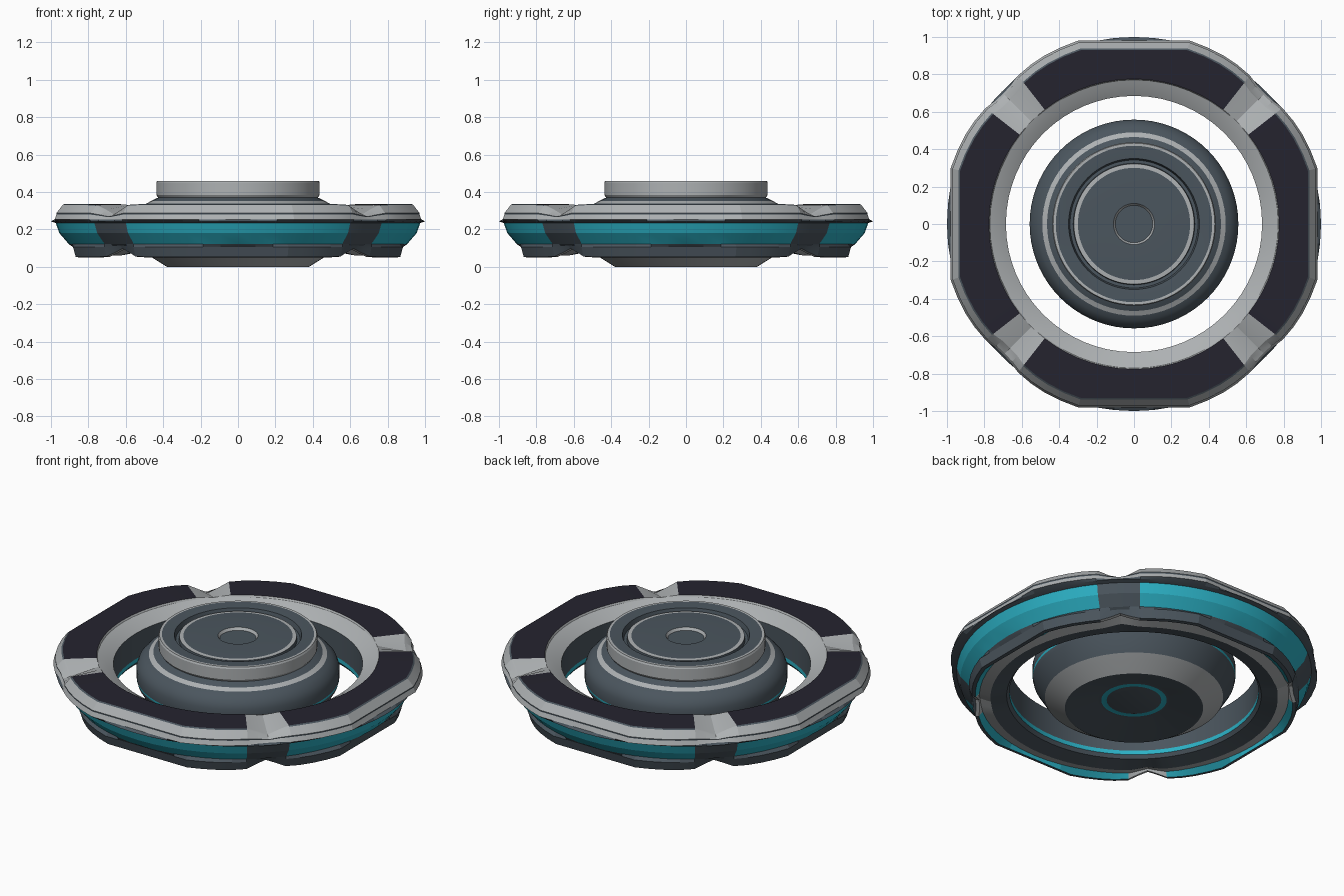
import bpy
import bmesh
from math import sin, cos, radians

old = bpy.data.objects.get("Cube")
if old:
    bpy.data.objects.remove(old)


def make_material(name, rgb):
    mat = bpy.data.materials.new(name)
    mat.use_nodes = True
    mat.diffuse_color = (*rgb, 1)
    mat.node_tree.nodes["Principled BSDF"].inputs["Base Color"].default_value = (*rgb, 1)
    return mat


PALETTE = [
    make_material("light_grey", (0.42, 0.44, 0.45)),
    make_material("slate", (0.07, 0.092, 0.112)),
    make_material("dark_navy", (0.018, 0.017, 0.028)),
    make_material("teal", (0.025, 0.44, 0.56)),
]
GREY, SLATE, NAVY, TEAL = range(4)


def lathe(name, profile, angles, place, pick, closed, smooth_angle):
    """Sweep a profile round z; place() gives r, z and pick() the colour."""
    bm = bmesh.new()
    rings = []
    for a in angles:
        ring = []
        for p in profile:
            r, z = place(p, a)
            ring.append(bm.verts.new((r * cos(radians(a)), r * sin(radians(a)), z)))
        rings.append(ring)
    n = len(profile)
    for i, a in enumerate(angles):
        j = (i + 1) % len(angles)
        step = (angles[j] - a) % 360
        for k in range(n if closed else n - 1):
            m = (k + 1) % n
            face = bm.faces.new((rings[i][k], rings[j][k], rings[j][m], rings[i][m]))
            face.material_index = pick(profile[k], a + step / 2)
    bmesh.ops.remove_doubles(bm, verts=bm.verts, dist=1e-5)
    bmesh.ops.recalc_face_normals(bm, faces=bm.faces)
    mesh = bpy.data.meshes.new(name)
    bm.to_mesh(mesh)
    bm.free()
    for mat in PALETTE:
        mesh.materials.append(mat)
    obj = bpy.data.objects.new(name, mesh)
    bpy.context.collection.objects.link(obj)
    bpy.ops.object.select_all(action="DESELECT")
    obj.select_set(True)
    bpy.context.view_layer.objects.active = obj
    bpy.ops.object.shade_smooth_by_angle(angle=radians(smooth_angle))
    return obj


def off_axis(a):
    """Angle to the nearest main axis, 0 to 45."""
    a = a % 90
    return min(a, 90 - a)


def outline(a):
    """Faceted outline: flat on each main side, pinched on the diagonals."""
    t = off_axis(a)
    if t <= 17:
        return 0.98 / cos(radians(t))
    knots = [(17, 1.025), (28, 1.02), (37.5, 1.01), (41, 0.992), (45, 0.988)]
    for (t0, r0), (t1, r1) in zip(knots, knots[1:]):
        if t <= t1:
            return r0 + (r1 - r0) * (t - t0) / (t1 - t0)
    return knots[-1][1]


def ring_place(p, a):
    r, z, faceted, notch = p[:4]
    dip = max(0, 1 - (45 - off_axis(a)) / 7.5)
    return (r * outline(a) if faceted else r), z + notch * dip


def ring_pick(p, a):
    on_spoke = off_axis(a) > 38
    return p[5] if on_spoke else p[4]


# Outer ring: radius, height, faceted, notch depth, colour, colour on spokes
ring_profile = [
    (0.77, 0.325, 0, 0, GREY, GREY),
    (0.776, 0.335, 0, -0.01, NAVY, GREY),
    (0.949, 0.335, 1, -0.055, SLATE, GREY),
    (0.957, 0.33, 1, -0.055, GREY, GREY),
    (0.99, 0.288, 1, -0.02, SLATE, SLATE),
    (0.99, 0.28, 1, -0.015, GREY, GREY),
    (1.0, 0.254, 1, 0, SLATE, SLATE),
    (1.0, 0.243, 0, 0, SLATE, SLATE),
    (0.975, 0.235, 0, 0, TEAL, SLATE),
    (0.955, 0.18, 0, 0, TEAL, SLATE),
    (0.905, 0.122, 0, 0, SLATE, SLATE),
    (0.90, 0.105, 1, 0.01, SLATE, SLATE),
    (0.885, 0.053, 1, 0.045, SLATE, GREY),
    (0.865, 0.05, 1, 0.045, TEAL, GREY),
    (0.85, 0.075, 0, 0.03, GREY, GREY),
    (0.79, 0.06, 0, 0.02, SLATE, SLATE),
    (0.70, 0.08, 0, 0, SLATE, SLATE),
    (0.685, 0.10, 0, 0, TEAL, TEAL),
    (0.685, 0.125, 0, 0, SLATE, SLATE),
    (0.685, 0.28, 0, 0, GREY, GREY),
    (0.725, 0.305, 0, 0, GREY, GREY),
]
quarter = [0, 6, 12, 17, 22.5, 28, 33, 38, 41.5, 45, 48.5, 52, 57, 62, 67.5, 73, 78, 84]
ring_angles = [q + 90 * i for i in range(4) for q in quarter]
lathe("outer_ring", ring_profile, ring_angles, ring_place, ring_pick, True, 15)

# Floating hub: radius, height, colour, from the top dimple to the underside
hub_profile = [
    (0, 0.435, SLATE), (0.10, 0.435, GREY), (0.11, 0.45, SLATE),
    (0.30, 0.45, GREY), (0.322, 0.448, SLATE), (0.325, 0.425, SLATE),
    (0.342, 0.425, SLATE), (0.35, 0.455, SLATE), (0.418, 0.46, GREY),
    (0.432, 0.46, GREY), (0.437, 0.45, GREY), (0.437, 0.385, GREY),
    (0.427, 0.37, SLATE), (0.445, 0.362, SLATE), (0.465, 0.352, GREY),
    (0.49, 0.338, SLATE), (0.515, 0.327, SLATE), (0.545, 0.295, SLATE),
    (0.558, 0.26, SLATE), (0.558, 0.205, TEAL), (0.556, 0.192, SLATE),
    (0.55, 0.17, SLATE), (0.49, 0.07, GREY), (0.46, 0.05, GREY),
    (0.38, 0, SLATE), (0.365, 0, SLATE), (0.20, 0.05, SLATE),
    (0.18, 0.05, TEAL), (0.15, 0.05, SLATE), (0.135, 0.045, SLATE),
    (0, 0.045, SLATE),
]
hub_angles = [i * 5 for i in range(72)]
lathe("hub", hub_profile, hub_angles, lambda p, a: p[:2], lambda p, a: p[2], False, 25)
